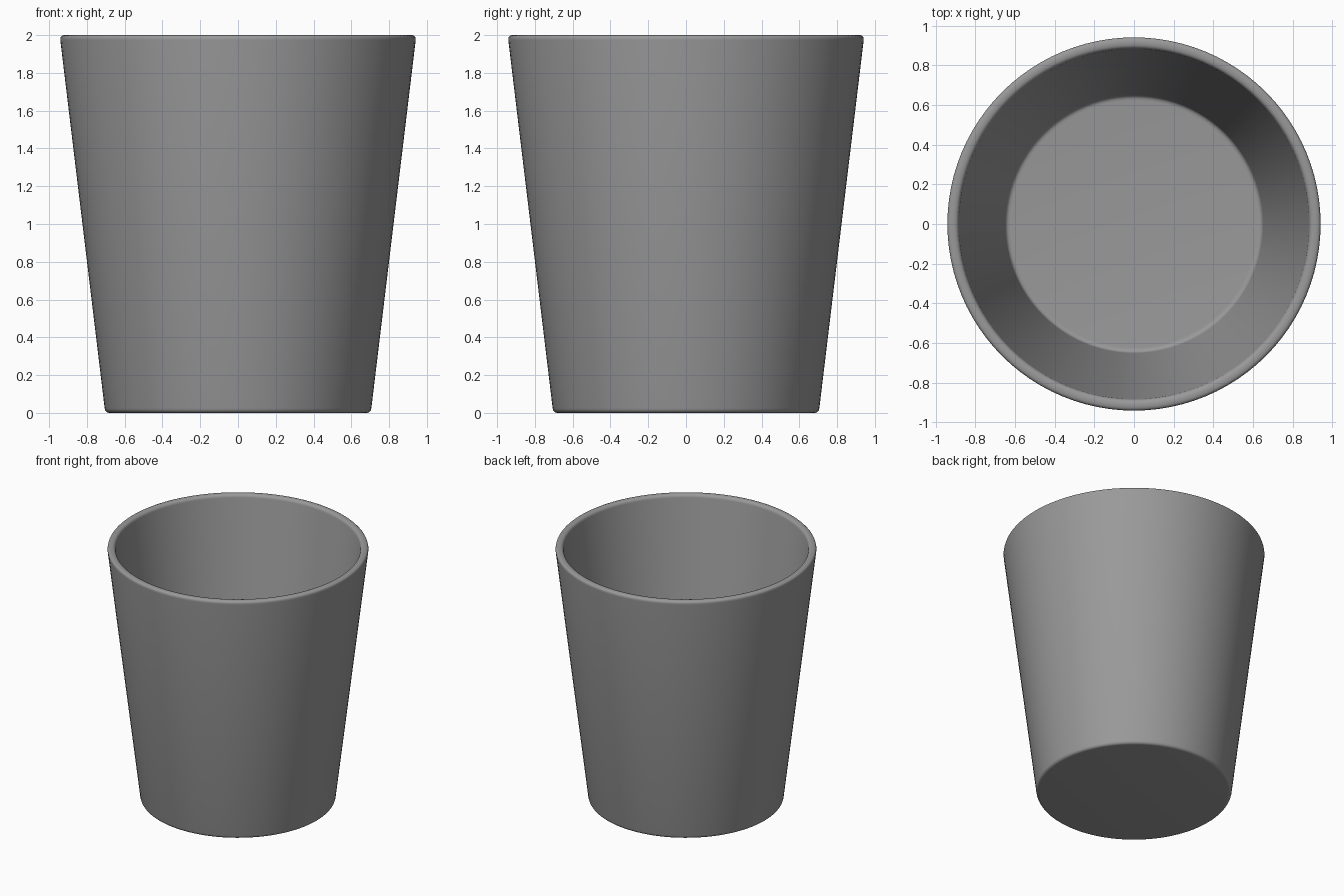
import bpy, bmesh, math

if "Cube" in bpy.data.objects:
    bpy.data.objects.remove(bpy.data.objects["Cube"])

SEGMENTS = 96

grey = bpy.data.materials.new("plain grey")
grey.diffuse_color = (0.32, 0.32, 0.32, 1)
grey.use_nodes = True
grey.node_tree.nodes["Principled BSDF"].inputs["Base Color"].default_value = grey.diffuse_color


def fillet(a, corner, b, size, steps=5):
    """Points of a rounded corner between the directions to a and b."""
    def toward(p):
        dx, dz = p[0] - corner[0], p[1] - corner[1]
        k = size / math.hypot(dx, dz)
        return corner[0] + dx * k, corner[1] + dz * k
    p, q = toward(a), toward(b)
    pts = []
    for i in range(steps + 1):
        t = i / steps
        pts.append(tuple((1 - t) ** 2 * p[j] + 2 * t * (1 - t) * corner[j] + t * t * q[j]
                         for j in (0, 1)))
    return pts


# Cup section: underside, outer wall, rim, inner wall, floor
corners = [(0, 0), (0.703, 0), (0.944, 2), (0.886, 2), (0.648, 0.06), (0, 0.06)]
sizes = [0.025, 0.027, 0.025, 0.025]
profile = [corners[0]]
for i, size in enumerate(sizes, 1):
    profile += fillet(corners[i - 1], corners[i], corners[i + 1], size)
profile.append(corners[-1])

# Revolve the section into a closed cup
bm = bmesh.new()
verts = [bm.verts.new((r, 0, z)) for r, z in profile]
edges = [bm.edges.new(pair) for pair in zip(verts, verts[1:])]
bmesh.ops.spin(bm, geom=verts + edges, cent=(0, 0, 0), axis=(0, 0, 1),
               angle=math.tau, steps=SEGMENTS, use_merge=True)
bmesh.ops.remove_doubles(bm, verts=bm.verts, dist=0.0005)
bmesh.ops.recalc_face_normals(bm, faces=bm.faces)
mesh = bpy.data.meshes.new("cup")
bm.to_mesh(mesh)
bm.free()
mesh.materials.append(grey)

cup = bpy.data.objects.new("cup", mesh)
bpy.context.collection.objects.link(cup)
bpy.context.view_layer.objects.active = cup
cup.select_set(True)
bpy.ops.object.shade_smooth_by_angle(angle=math.radians(40))
